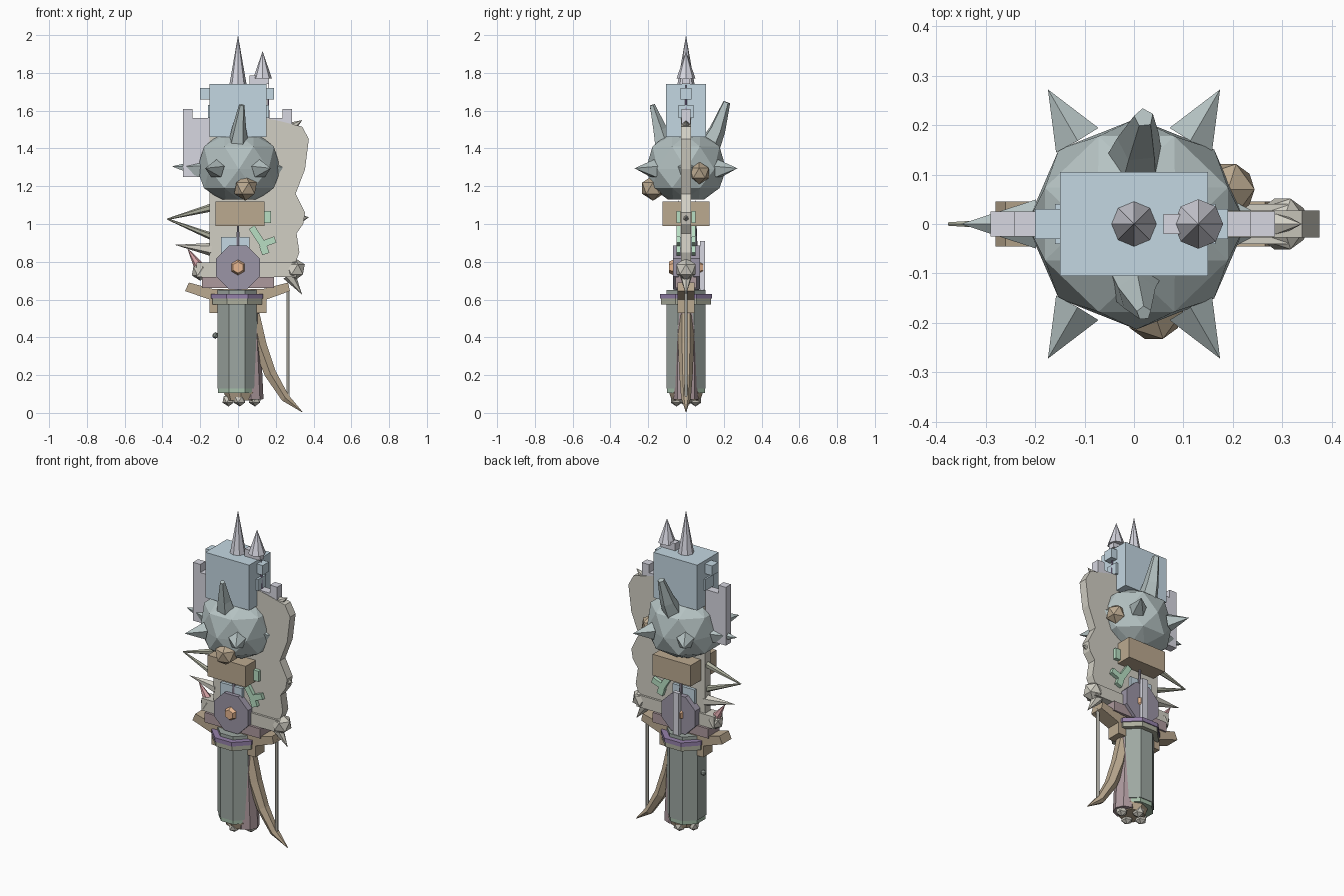
import bpy, bmesh, math
from mathutils import Vector, Matrix

if "Cube" in bpy.data.objects:
    bpy.data.objects.remove(bpy.data.objects["Cube"])

PALETTE = {
    "blue": (0.55, 0.68, 0.76), "silver": (0.68, 0.68, 0.75), "steel": (0.46, 0.54, 0.54),
    "bone": (0.64, 0.62, 0.55), "wood": (0.50, 0.40, 0.28), "purple": (0.33, 0.30, 0.38),
    "violet": (0.30, 0.22, 0.40), "orange": (0.80, 0.47, 0.28), "grip": (0.34, 0.39, 0.36),
    "green": (0.48, 0.74, 0.55), "maroon": (0.42, 0.32, 0.34), "pink": (0.70, 0.38, 0.40),
    "olive": (0.42, 0.43, 0.34), "moss": (0.38, 0.52, 0.40)}
MATS = {}
for key, rgb in PALETTE.items():
    MATS[key] = bpy.data.materials.new(key)
    MATS[key].diffuse_color = (*rgb, 1)


def finish(name, bm, color):
    bmesh.ops.recalc_face_normals(bm, faces=bm.faces)
    me = bpy.data.meshes.new(name)
    bm.to_mesh(me)
    bm.free()
    me.materials.append(MATS[color])
    ob = bpy.data.objects.new(name, me)
    bpy.context.collection.objects.link(ob)
    return ob


def box(name, color, x0, x1, y, z0, z1, y0=None, tilt=0):
    """Box from x/z extents; y is the half depth unless y0 is given (then y0..y)."""
    ya = -y if y0 is None else y0
    bm = bmesh.new()
    m = (Matrix.Translation(((x0 + x1) / 2, (ya + y) / 2, (z0 + z1) / 2))
         @ Matrix.Rotation(tilt, 4, 'Y') @ Matrix.Diagonal((x1 - x0, y - ya, z1 - z0, 1)))
    bmesh.ops.create_cube(bm, size=1, matrix=m)
    return finish(name, bm, color)


def cone(name, color, a, b, r1, r2=0.0, sides=6, spin=0.0):
    """Tapered rod from a to b."""
    a, b = Vector(a), Vector(b)
    d = b - a
    m = (Matrix.Translation((a + b) / 2) @ d.to_track_quat('Z', 'Y').to_matrix().to_4x4()
         @ Matrix.Rotation(spin, 4, 'Z'))
    bm = bmesh.new()
    bmesh.ops.create_cone(bm, cap_ends=True, segments=sides, radius1=r1, radius2=r2,
                          depth=d.length, matrix=m)
    bmesh.ops.remove_doubles(bm, verts=bm.verts, dist=1e-5)
    return finish(name, bm, color)


def gem(name, color, loc, r):
    bm = bmesh.new()
    bmesh.ops.create_icosphere(bm, subdivisions=1, radius=r, matrix=Matrix.Translation(loc))
    return finish(name, bm, color)


def plate(name, color, outline, y):
    """XZ outline extruded from -y to y."""
    bm = bmesh.new()
    f = bm.faces.new([bm.verts.new((x, -y, z)) for x, z in outline])
    ext = bmesh.ops.extrude_face_region(bm, geom=[f])
    bmesh.ops.translate(bm, vec=(0, 2 * y, 0),
                        verts=[v for v in ext["geom"] if isinstance(v, bmesh.types.BMVert)])
    return finish(name, bm, color)


def horn(name, color, path, radii, sides=6):
    """Tapered tube through points in space; sections stay perpendicular to the path."""
    bm, rings = bmesh.new(), []
    pts = [Vector(p) for p in path]
    for i, (p, r) in enumerate(zip(pts, radii)):
        d = pts[min(i + 1, len(pts) - 1)] - pts[max(i - 1, 0)]
        q = d.to_track_quat('Z', 'Y')
        rings.append([bm.verts.new(p + q @ Vector((r * math.cos(t), r * math.sin(t), 0)))
                      for t in [2 * math.pi * k / sides for k in range(sides)]])
    for a, b in zip(rings, rings[1:]):
        for k in range(sides):
            n = (k + 1) % sides
            bm.faces.new((a[k], a[n], b[n], b[k]))
    bm.faces.new(rings[0])
    bm.faces.new(rings[-1])
    return finish(name, bm, color)


EIGHTH = math.pi / 8

# hammer block and crowning spikes
box("hammer_block", "blue", -0.15, 0.15, 0.105, 1.46, 1.74)
box("hammer_side_tab", "blue", -0.2, 0.19, 0.03, 1.66, 1.72)
box("hammer_lower_tab", "blue", -0.16, 0.165, 0.04, 1.56, 1.63)
cone("top_spike", "silver", (0, 0, 1.73), (0, 0, 2.0), 0.047, sides=8)
box("small_spike_collar", "silver", 0.06, 0.165, 0.02, 1.74, 1.785)
cone("small_spike", "silver", (0.13, 0, 1.77), (0.13, 0, 1.915), 0.05, sides=8)
cone("small_spike_shaft", "violet", (0.16, 0, 1.45), (0.16, 0, 1.77), 0.012)

# crenellated silver blade behind the mace
plate("crenel_plate", "silver", [(-0.29, 1.25), (-0.29, 1.61), (-0.24, 1.61), (-0.24, 1.56),
      (0.235, 1.56), (0.235, 1.61), (0.285, 1.61), (0.285, 1.40), (0.1, 1.25)], 0.025)

# faceted mace head
bm = bmesh.new()
for z, r, turn in ((1.47, 0.11, 0), (1.41, 0.2, 1), (1.29, 0.222, 0), (1.19, 0.2, 1), (1.13, 0.10, 0)):
    for k in range(8):
        t = (2 * k + turn) * EIGHTH
        bm.verts.new((0.005 + r * math.cos(t), 0.96 * r * math.sin(t), z))
bmesh.ops.convex_hull(bm, input=bm.verts)
finish("mace_head", bm, "steel")
for sx in (-1, 1):
    for sy in (-1, 1):
        cone("mace_spike", "steel", (sx * 0.115, sy * 0.17, 1.29), (sx * 0.174, sy * 0.272, 1.295),
             0.052, sides=5)
cone("mace_spike_left", "steel", (-0.2, 0, 1.29), (-0.35, 0, 1.305), 0.052, sides=5)
cone("mace_spike_right", "steel", (0.2, 0, 1.29), (0.29, 0, 1.295), 0.05, sides=5)
horn("mace_horn_front", "steel", [(0, -0.11, 1.41), (0.005, -0.14, 1.5), (0.02, -0.18, 1.63)],
     [0.06, 0.04, 0.015], 5)
horn("mace_horn_back", "steel", [(0, 0.11, 1.39), (0.01, 0.165, 1.5), (0.02, 0.215, 1.645)],
     [0.065, 0.045, 0.02], 5)
gem("wood_stud_front", "wood", (0.04, -0.175, 1.19), 0.067)
gem("wood_stud_side", "wood", (0.19, 0.07, 1.27), 0.06)

# neck block and inner shafts
box("neck_block", "wood", -0.12, 0.14, 0.125, 0.99, 1.12)
cone("inner_shaft", "purple", (0, -0.04, 0.6), (0, -0.04, 1.15), 0.022)
cone("inner_shaft_back", "purple", (0, 0.05, 0.6), (0, 0.05, 1.15), 0.022)
box("blue_tile", "blue", -0.09, 0.06, 0.045, 0.83, 0.93)

# notched cleaver blade with its small spikes
plate("cleaver_blade", "bone", [(-0.15, 0.76), (-0.15, 1.5), (0.15, 1.56), (0.22, 1.545), (0.34, 1.515),
      (0.375, 1.45), (0.355, 1.29), (0.305, 1.16), (0.355, 1.06), (0.345, 1.0), (0.31, 0.95),
      (0.325, 0.85), (0.29, 0.76)], 0.027)
cone("blade_spike_top", "bone", (0.28, 0, 1.51), (0.34, 0, 1.55), 0.03, sides=6)
cone("blade_spike_mid", "bone", (0.33, 0, 1.03), (0.375, 0, 1.035), 0.025)
cone("blade_spike_low", "bone", (0.27, 0, 0.73), (0.34, 0, 0.625), 0.035)

# green key shapes, front and back
for s in (-1, 1):
    ya, yb = sorted((s * 0.028, s * 0.05))
    box("green_tab", "green", 0.13, 0.175, yb, 1.005, 1.07, ya)
    box("green_bar", "green", 0.045, 0.165, yb, 0.915, 0.95, ya, tilt=math.radians(57))
    box("green_bit", "green", 0.11, 0.2, yb, 0.885, 0.92, ya, tilt=math.radians(-20))
    box("green_tip", "green", 0.12, 0.16, yb, 0.84, 0.885, ya, tilt=math.radians(-20))

# prongs on the left
cone("prong_upper", "olive", (-0.13, 0, 1.09), (-0.375, 0, 1.025), 0.022, 0.004)
cone("prong_lower", "olive", (-0.13, 0, 0.93), (-0.37, 0, 1.025), 0.02, 0.004)
cone("side_spike", "bone", (-0.14, 0, 0.865), (-0.335, 0, 0.89), 0.035)
cone("pink_spike", "pink", (-0.19, 0, 0.75), (-0.27, 0, 0.875), 0.035)

# crossguards
box("cross_bar", "bone", -0.22, 0.31, 0.04, 0.72, 0.795)
gem("cross_bar_knob_left", "bone", (-0.2, 0, 0.75), 0.05)
gem("cross_bar_knob_right", "bone", (0.3, 0, 0.76), 0.06)
box("maroon_guard", "maroon", -0.19, 0.19, 0.055, 0.66, 0.72)
plate("wood_guard", "wood", [(-0.28, 0.645), (-0.26, 0.69), (-0.13, 0.655), (0.13, 0.655), (0.265, 0.69),
      (0.275, 0.645), (0.15, 0.6), (0.15, 0.53), (-0.15, 0.53), (-0.15, 0.6)], 0.045)

# round guard with bosses and rear bar
cone("round_guard", "purple", (0, -0.068, 0.77), (0, 0.075, 0.77), 0.125, 0.125, 8, EIGHTH)
for s in (-1, 1):
    cone("guard_boss", "orange", (0, s * 0.06, 0.77), (0, s * 0.09, 0.77), 0.045, 0.03, 6)
box("rear_bar", "silver", -0.02, 0.02, 0.1, 0.65, 0.91, 0.075)

# octagonal grip with collars
cone("grip", "grip", (-0.005, 0, 0.13), (-0.005, 0, 0.65), 0.113, 0.113, 8, EIGHTH)
cone("grip_collar", "violet", (-0.005, 0, 0.605), (-0.005, 0, 0.63), 0.148, 0.148, 8, EIGHTH)
cone("grip_collar_base", "olive", (-0.005, 0, 0.575), (-0.005, 0, 0.605), 0.142, 0.142, 8, EIGHTH)
cone("grip_ring", "moss", (-0.005, 0, 0.105), (-0.005, 0, 0.14), 0.108, 0.108, 8, EIGHTH)
gem("grip_rivet", "grip", (-0.12, 0, 0.41), 0.018)

# pommel
cone("pommel", "wood", (0.015, 0, 0.065), (0.015, 0, 0.11), 0.075, 0.09, 8)
cone("inner_pole", "maroon", (0.07, 0, 0.07), (0.05, 0, 0.6), 0.065, 0.06, 8)
for x, y in ((-0.05, 0), (0.01, -0.05), (0.01, 0.05), (0.09, 0)):
    gem("pommel_stud", "bone", (x, y, 0.07), 0.036)

# bow limb and string
horn("bow_limb", "wood", [(0.08, 0, 0.52), (0.115, 0, 0.36), (0.17, 0, 0.21), (0.25, 0, 0.08), (0.34, 0, 0.005)],
     [0.04, 0.042, 0.036, 0.026, 0.002])
cone("bow_string", "bone", (0.265, 0, 0.05), (0.265, 0, 0.66), 0.009, 0.009)

for m in bpy.data.materials:
    if m.users and not m.is_grease_pencil:
        m.use_nodes = True
        m.node_tree.nodes["Principled BSDF"].inputs["Base Color"].default_value = m.diffuse_color
